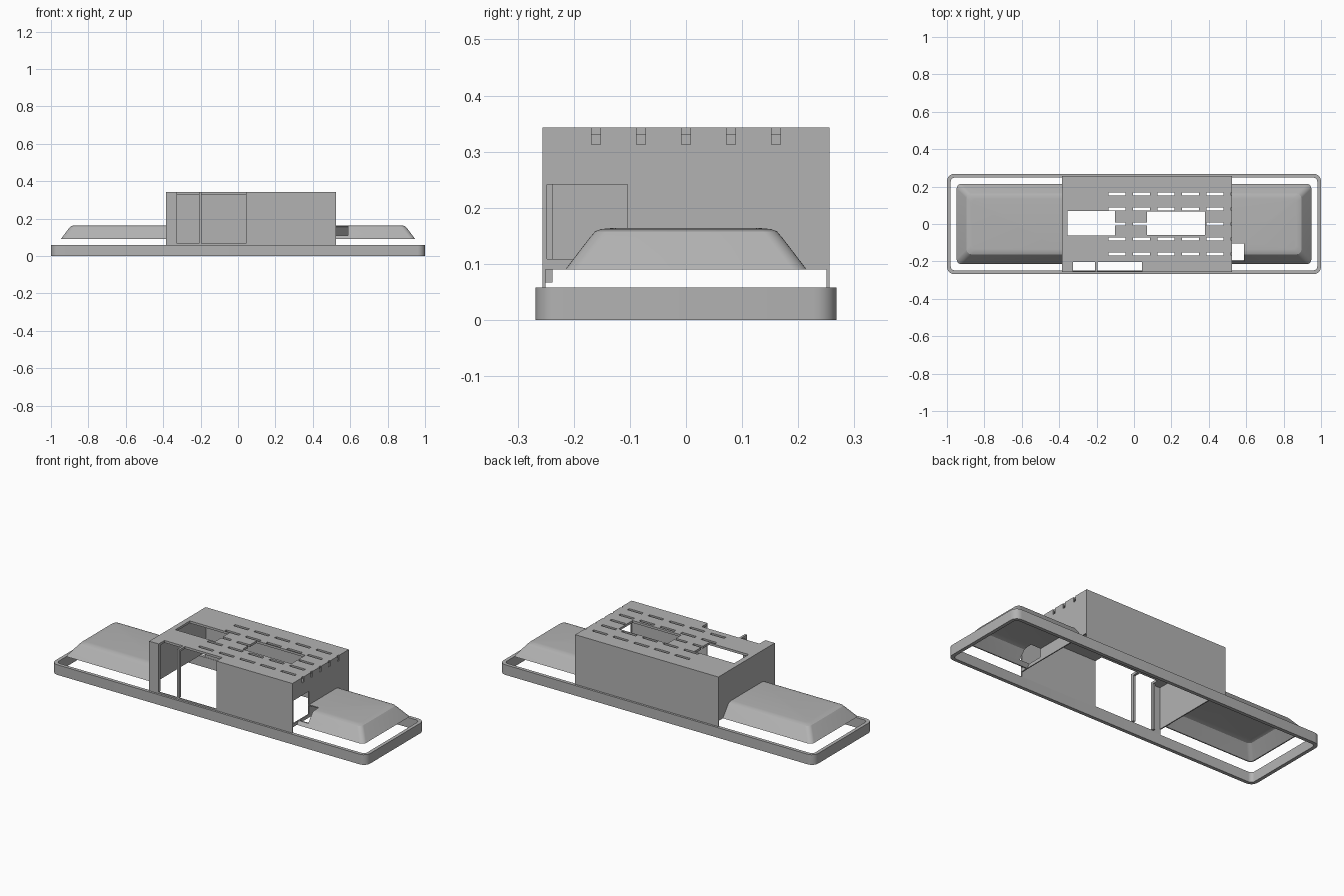
import bpy, bmesh, math

if "Cube" in bpy.data.objects:
    bpy.data.objects.remove(bpy.data.objects["Cube"])

grey = bpy.data.materials.new("plain grey")
grey.diffuse_color = (0.45, 0.45, 0.45, 1)
grey.use_nodes = True
grey.node_tree.nodes["Principled BSDF"].inputs["Base Color"].default_value = grey.diffuse_color


def finish(name, bm):
    bmesh.ops.recalc_face_normals(bm, faces=bm.faces[:])
    me = bpy.data.meshes.new(name)
    bm.to_mesh(me)
    bm.free()
    me.materials.append(grey)
    ob = bpy.data.objects.new(name, me)
    bpy.context.collection.objects.link(ob)
    return ob


def boxes(name, specs):
    """Separate axis-aligned boxes given as (x0, x1, y0, y1, z0, z1)."""
    bm = bmesh.new()
    for x0, x1, y0, y1, z0, z1 in specs:
        vs = bmesh.ops.create_cube(bm, size=1)["verts"]
        for v in vs:
            v.co = (x1 if v.co.x > 0 else x0,
                    y1 if v.co.y > 0 else y0,
                    z1 if v.co.z > 0 else z0)
    return finish(name, bm)


def rounded_loop(bm, hx, hy, r, z, seg=6):
    verts = []
    for k, (sx, sy) in enumerate([(1, 1), (-1, 1), (-1, -1), (1, -1)]):
        for i in range(seg + 1):
            a = math.pi / 2 * (k + i / seg)
            verts.append(bm.verts.new((sx * (hx - r) + r * math.cos(a),
                                       sy * (hy - r) + r * math.sin(a), z)))
    return verts


def loft(name, loops, closed):
    """Skin rounded rectangles (hx, hy, r, z); cap the ends or close the ring."""
    bm = bmesh.new()
    rings = [rounded_loop(bm, *l) for l in loops]
    pairs = list(zip(rings, rings[1:]))
    if closed:
        pairs.append((rings[-1], rings[0]))
    else:
        bm.faces.new(rings[0])
        bm.faces.new(rings[-1])
    for a, b in pairs:
        n = len(a)
        for i in range(n):
            j = (i + 1) % n
            bm.faces.new((a[i], a[j], b[j], b[i]))
    return finish(name, bm)


def cut(ob, specs):
    cutter = boxes("cutter", specs)
    cutter.hide_render = True
    mod = ob.modifiers.new("cut", "BOOLEAN")
    mod.operation = "DIFFERENCE"
    mod.solver = "EXACT"
    mod.object = cutter
    bpy.context.view_layer.objects.active = ob
    bpy.ops.object.modifier_apply(modifier=mod.name)
    bpy.data.objects.remove(cutter)


def smooth(ob):
    bpy.ops.object.select_all(action="DESELECT")
    ob.select_set(True)
    bpy.context.view_layer.objects.active = ob
    bpy.ops.object.shade_smooth_by_angle(angle=math.radians(25))


# Rounded rim standing on the ground
rim = loft("base_rim", [(1.0, 0.268, 0.04, 0), (1.0, 0.268, 0.04, 0.058),
                        (0.98, 0.248, 0.022, 0.058), (0.98, 0.248, 0.022, 0)], True)
smooth(rim)

# Central housing: hollow, open below, end walls stop above the rim
X0, X1, Y, TOP = -0.385, 0.525, 0.256, 0.343
W = 0.006
housing = boxes("housing", [(X0, X1, -Y, Y, 0.058, TOP)])
cut(housing, [(X0 + W, X1 - W, -Y + W, Y - W, 0, TOP - 0.013)])
cut(housing, [(-0.6, 0.7, -Y + W, Y - W, 0, 0.09)])

# Roof windows, front doorways and side port
side_port = (0.45, 0.587, -0.248, -0.104, 0.109, 0.241)
cut(housing, [(-0.355, -0.102, -0.062, 0.07, 0.3, 0.4),
              (0.07, 0.38, -0.058, 0.068, 0.3, 0.4),
              (-0.325, -0.208, -0.3, -0.203, 0.067, 0.4),
              (-0.195, 0.042, -0.3, -0.203, 0.067, 0.4),
              side_port])

# Rows of vent slots, the last column just notching the end wall
cut(housing, [(-0.136 + 0.131 * c, -0.045 + 0.131 * c,
               0.08 * r - 0.008, 0.08 * r + 0.008, 0.313, 0.4)
              for c in range(6) for r in range(-2, 3)])

# Thickening ribs behind the door posts
boxes("door_ribs", [(x, x + 0.013, -0.25, -0.238, 0.067, 0.332)
                    for x in (-0.338, -0.208)])

# Sloped hollow end covers on both sides of the housing
HX, HY = 0.948, 0.215
profile = [(0, 0.09), (0.042, 0.145), (0.053, 0.158), (0.064, 0.162), (0.08, 0.1635)]
outer = [(HX - i, HY - i, 0.025, z) for i, z in profile]
inner = [(HX - i - 0.006, HY - i - 0.006, 0.02, z - (0.006 if k else 0))
         for k, (i, z) in enumerate(profile)]
covers = loft("end_covers", inner[::-1] + outer, False)
cut(covers, [(X0, X1, -0.4, 0.4, 0, 0.4)])
cut(covers, [side_port])
smooth(covers)
